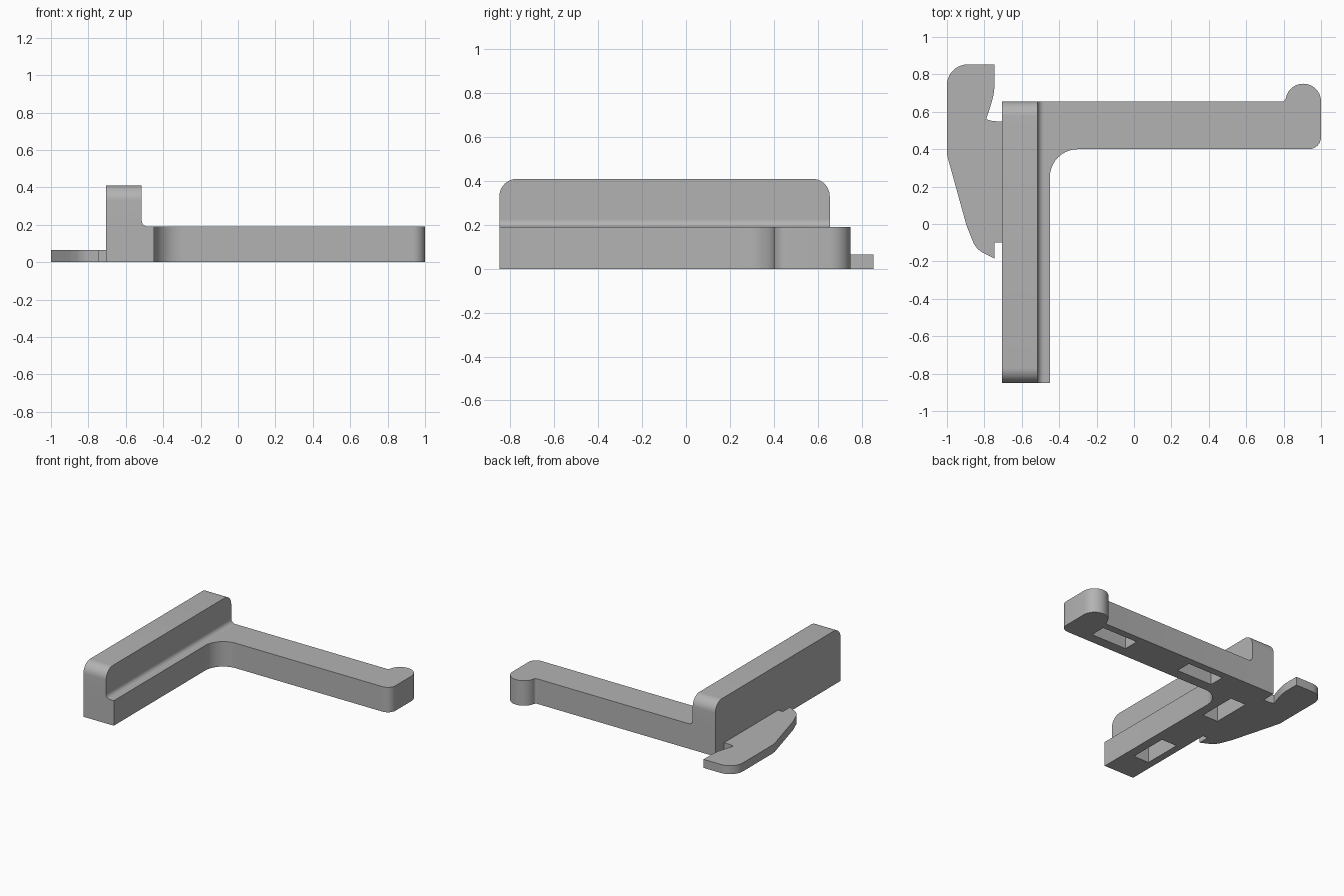
import bpy, bmesh, math
from mathutils import Vector

cube = bpy.data.objects.get("Cube")
if cube:
    bpy.data.objects.remove(cube, do_unlink=True)

grey = bpy.data.materials.new("plain grey")
grey.use_nodes = True
COLOUR = (0.45, 0.45, 0.45, 1)
grey.diffuse_color = COLOUR
grey.node_tree.nodes["Principled BSDF"].inputs["Base Color"].default_value = COLOUR


def rounded(corners, steps=10):
    """Outline of (a, b, radius) corners, each replaced by a tangent arc."""
    out = []
    for i, (a, b, r) in enumerate(corners):
        p = Vector((a, b))
        if not r:
            out.append(p)
            continue
        u = (Vector(corners[i - 1][:2]) - p).normalized()
        v = (Vector(corners[(i + 1) % len(corners)][:2]) - p).normalized()
        half = u.angle(v) / 2
        centre = p + (u + v).normalized() * r / math.sin(half)
        start = p + u * r / math.tan(half) - centre
        sweep = math.pi - 2 * half
        if u.x * v.y - u.y * v.x > 0:
            sweep = -sweep
        for k in range(steps + 1):
            t = sweep * k / steps
            c, s = math.cos(t), math.sin(t)
            out.append(centre + Vector((start.x * c - start.y * s, start.x * s + start.y * c)))
    return out


def extrude(name, corners, axis, low, high):
    """Prism from a rounded outline, pushed along x, y or z."""
    place = {"x": lambda p, d: (d, p.x, p.y),
             "y": lambda p, d: (p.x, d, p.y),
             "z": lambda p, d: (p.x, p.y, d)}[axis]
    bm = bmesh.new()
    face = bm.faces.new([bm.verts.new(place(p, low)) for p in rounded(corners)])
    moved = bmesh.ops.extrude_face_region(bm, geom=[face])["geom"]
    shift = Vector(place(Vector((0, 0)), high - low))
    bmesh.ops.translate(bm, vec=shift, verts=[g for g in moved if isinstance(g, bmesh.types.BMVert)])
    bmesh.ops.recalc_face_normals(bm, faces=bm.faces)
    mesh = bpy.data.meshes.new(name)
    bm.to_mesh(mesh)
    bm.free()
    mesh.materials.append(grey)
    obj = bpy.data.objects.new(name, mesh)
    bpy.context.collection.objects.link(obj)
    return obj


def select(obj):
    bpy.ops.object.select_all(action="DESELECT")
    obj.select_set(True)
    bpy.context.view_layer.objects.active = obj


def combine(target, tool, operation):
    mod = target.modifiers.new(operation.lower(), "BOOLEAN")
    mod.operation, mod.object, mod.solver = operation, tool, "EXACT"
    select(target)
    bpy.ops.object.modifier_apply(modifier=mod.name)
    bpy.data.objects.remove(tool, do_unlink=True)


BACK, FRONT, OUTER, INNER, STEP = 0.655, -0.85, -0.705, -0.515, 0.19

# L-shaped base: rail footing, long arm and rounded end knob
bracket = extrude("bracket", [
    (OUTER, FRONT, 0), (-0.45, FRONT, 0), (-0.45, 0.4, 0.15), (1, 0.4, 0.065),
    (1, 0.75, 0.0945), (0.81, 0.75, 0.0945), (0.81, BACK, 0.018), (OUTER, BACK, 0),
], "z", 0, STEP)

# Upright wall with rounded top ends
wall = extrude("wall", [
    (FRONT, 0, 0), (BACK, 0, 0), (BACK, 0.41, 0.08), (FRONT, 0.41, 0.08),
], "x", OUTER, INNER)
combine(bracket, wall, "UNION")

# Concave fillet between wall and footing
fillet = extrude("fillet", [
    (INNER - 0.05, STEP - 0.05, 0), (INNER + 0.035, STEP - 0.05, 0), (INNER + 0.035, STEP, 0),
    (INNER, STEP, 0.034), (INNER, STEP + 0.035, 0), (INNER - 0.05, STEP + 0.035, 0),
], "y", FRONT, BACK)
combine(bracket, fillet, "UNION")

# Rectangular pockets in the underside, as centre and half size
for x, y, w, d in [(0.63, 0.54, 0.15, 0.06), (-0.14, 0.54, 0.15, 0.06),
                   (-0.585, 0.27, 0.065, 0.15), (-0.585, -0.47, 0.065, 0.15)]:
    pocket = extrude("pocket", [
        (x - w, y - d, 0), (x + w, y - d, 0), (x + w, y + d, 0), (x - w, y + d, 0),
    ], "z", -0.05, 0.13)
    combine(bracket, pocket, "DIFFERENCE")

# Thin hooked side plate
hook = extrude("hook_plate", [
    (OUTER, -0.1, 0), (-0.745, -0.1, 0), (-0.745, -0.185, 0), (-0.845, -0.135, 0.12),
    (-0.895, -0.01, 0.12), (-1, 0.37, 0.15), (-1, 0.853, 0.11), (-0.745, 0.853, 0),
    (-0.745, 0.7, 0.4), (-0.79, 0.56, 0), (-0.755, 0.55, 0), (OUTER, 0.548, 0),
], "z", 0, 0.065)

for part in (bracket, hook):
    select(part)
    bpy.ops.object.shade_smooth_by_angle(angle=math.radians(30))
